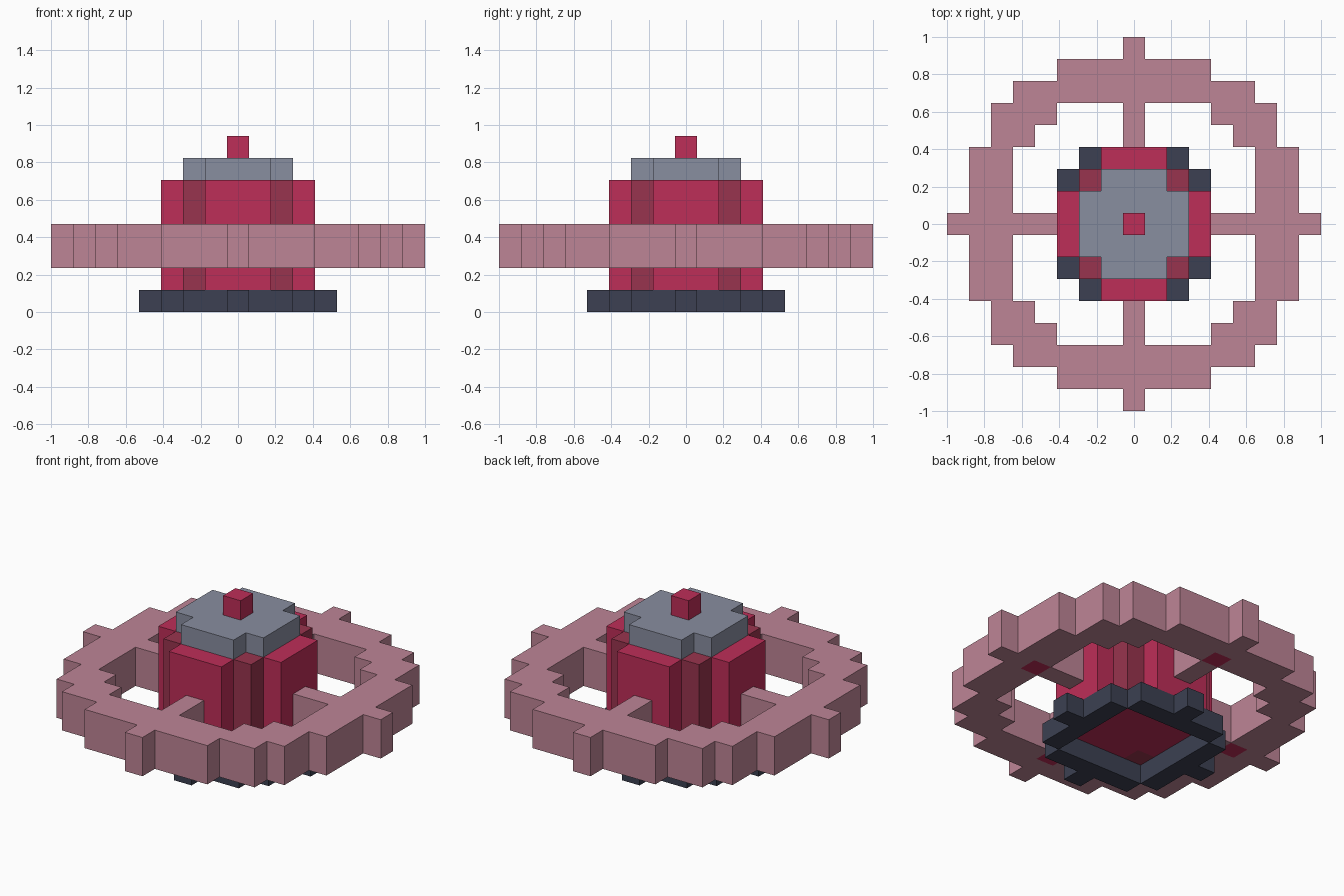
import bpy
import bmesh

if "Cube" in bpy.data.objects:
    bpy.data.objects.remove(bpy.data.objects["Cube"], do_unlink=True)

U = 2 / 17   # edge length of one block
R = 8        # blocks from the centre to the rim


def material(name, rgb):
    lin = [((c / 255 + 0.055) / 1.055) ** 2.4 for c in rgb]
    m = bpy.data.materials.new(name)
    m.use_nodes = True
    m.diffuse_color = (*lin, 1)
    m.node_tree.nodes["Principled BSDF"].inputs["Base Color"].default_value = (*lin, 1)
    return m


PINK = material("dusty pink", (190, 133, 150))
CRIMSON = material("crimson", (190, 46, 88))
MAROON = material("dull maroon", (153, 52, 78))
GREY = material("blue grey", (137, 142, 160))
NAVY = material("dark navy", (60, 64, 82))


def block_layer(name, inside, z0, z1, mats, under=None):
    """Extrude all blocks (i, j) for which inside(|i|, |j|) holds, from layer z0 to z1.
    Blocks where under(|i|, |j|) holds get the second material on their underside."""
    cells = {(i, j) for i in range(-R, R + 1) for j in range(-R, R + 1)
             if inside(abs(i), abs(j))}
    bm = bmesh.new()

    def quad(points, mat=0):
        f = bm.faces.new([bm.verts.new((x * U, y * U, z * U)) for x, y, z in points])
        f.material_index = mat

    for i, j in cells:
        a, b, c, d = i - .5, j - .5, i + .5, j + .5
        quad([(a, b, z1), (c, b, z1), (c, d, z1), (a, d, z1)])
        quad([(a, d, z0), (c, d, z0), (c, b, z0), (a, b, z0)],
             1 if under and under(abs(i), abs(j)) else 0)
        # walls only where there is no neighbouring block
        for di, dj, p, q in ((0, -1, (a, b), (c, b)), (1, 0, (c, b), (c, d)),
                             (0, 1, (c, d), (a, d)), (-1, 0, (a, d), (a, b))):
            if (i + di, j + dj) not in cells:
                quad([(*p, z0), (*q, z0), (*q, z1), (*p, z1)])
    bmesh.ops.remove_doubles(bm, verts=bm.verts[:], dist=1e-4)
    bmesh.ops.dissolve_limit(bm, angle_limit=0.01, verts=bm.verts[:],
                             edges=bm.edges[:], delimit={'MATERIAL'})
    me = bpy.data.meshes.new(name)
    bm.to_mesh(me)
    bm.free()
    for m in mats:
        me.materials.append(m)
    ob = bpy.data.objects.new(name, me)
    bpy.context.collection.objects.link(ob)
    return ob


# Half widths, row by row from the centre, of the wheel's outline and its opening
OUTER = [7, 7, 7, 7, 6, 6, 5, 3]
INNER = [5, 5, 5, 5, 4, 3]


def wheel(i, j):
    if min(i, j) == 0 and max(i, j) >= 4:      # spokes and outer teeth
        return True
    in_outer = j < len(OUTER) and i <= OUTER[j]
    in_inner = j < len(INNER) and i <= INNER[j]
    return in_outer and not in_inner


def cross(long, short):
    return lambda i, j: max(i, j) <= long and min(i, j) <= short


def base(i, j):
    stepped = (max(i, j) <= 3 and min(i, j) <= 2) or (max(i, j) == 4 and min(i, j) == 0)
    return stepped and max(i, j) > 2           # square opening in the middle


# Base frame, open underneath
block_layer("base_frame", base, 0, 1, [NAVY])

# Central body with darker posts in its corners
block_layer("body", cross(3, 1), 1, 6, [CRIMSON])
block_layer("corner_posts", lambda i, j: i == 2 and j == 2, 1, 6, [MAROON])

# Wheel with spokes, teeth and four coloured squares underneath
block_layer("wheel", wheel, 2, 4, [PINK, CRIMSON],
            under=lambda i, j: max(i, j) == 6 and min(i, j) == 0)

# Cap and top knob
block_layer("cap", cross(2, 1), 6, 7, [GREY])
block_layer("knob", lambda i, j: i == 0 and j == 0, 7, 8, [CRIMSON])
